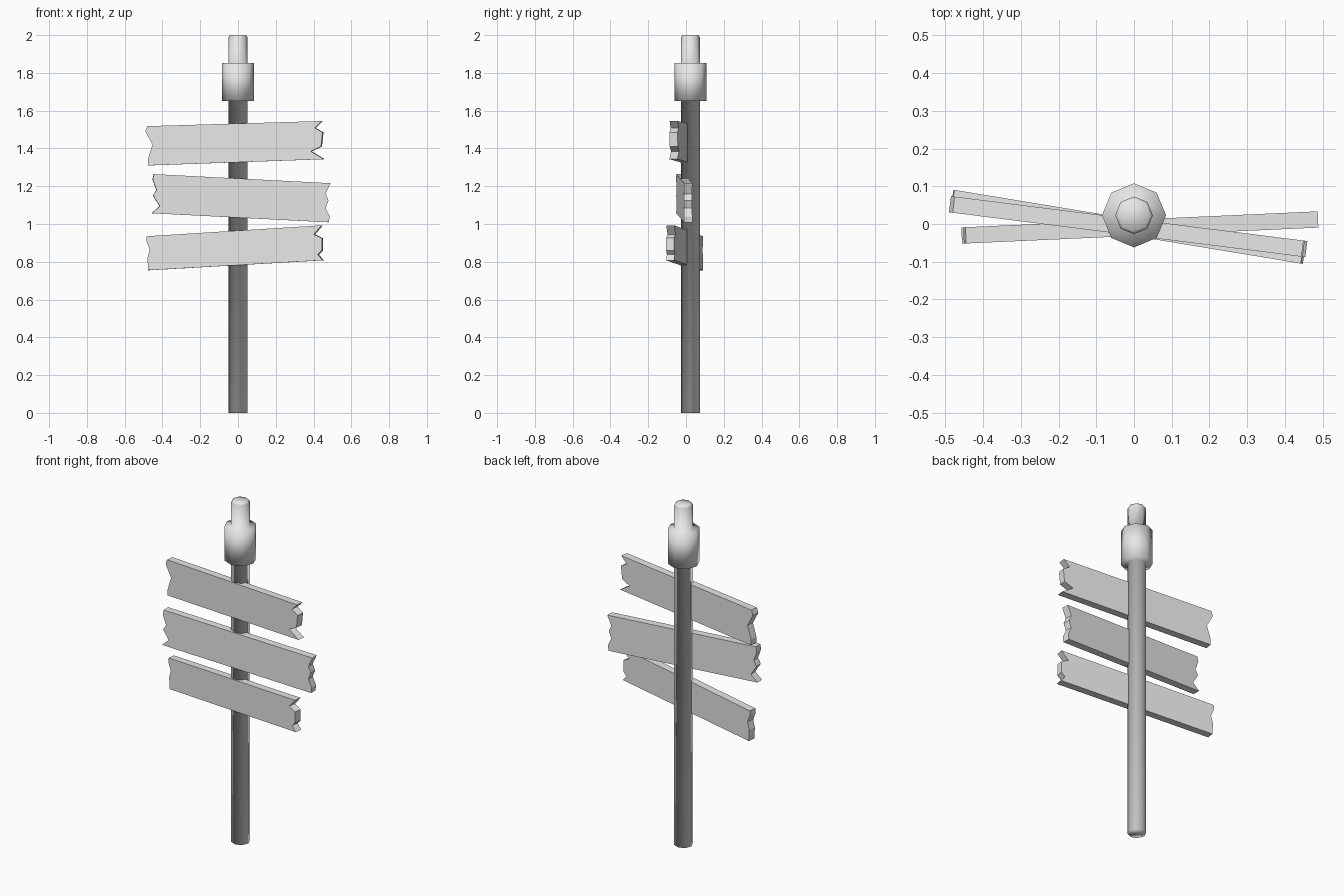
import bpy, bmesh, math

if "Cube" in bpy.data.objects:
    bpy.data.objects.remove(bpy.data.objects["Cube"])

grey = bpy.data.materials.new("light_grey")
grey.diffuse_color = (0.8, 0.8, 0.8, 1)
grey.use_nodes = True
grey.node_tree.nodes["Principled BSDF"].inputs["Base Color"].default_value = grey.diffuse_color


def finish(name, bm, smooth):
    bmesh.ops.recalc_face_normals(bm, faces=bm.faces)
    me = bpy.data.meshes.new(name)
    bm.to_mesh(me)
    bm.free()
    me.materials.append(grey)
    for p in me.polygons:
        p.use_smooth = smooth
    ob = bpy.data.objects.new(name, me)
    bpy.context.collection.objects.link(ob)
    return ob


# Post with a thicker collar: one fully smooth eight-sided lathe
def lathe(name, profile, cy, sides=8):
    bm = bmesh.new()
    rings = []
    for r, z in profile:
        rings.append([bm.verts.new((r * math.cos(2 * math.pi * i / sides),
                                    cy + r * math.sin(2 * math.pi * i / sides), z))
                      for i in range(sides)])
    for a, b in zip(rings, rings[1:]):
        for i in range(sides):
            j = (i + 1) % sides
            bm.faces.new((a[i], a[j], b[j], b[i]))
    bm.faces.new(rings[0][::-1])
    bm.faces.new(rings[-1])
    return finish(name, bm, True)


lathe("post", [(0.05, 0), (0.05, 1.65), (0.085, 1.65), (0.085, 1.853),
               (0.05, 1.853), (0.05, 1.99), (0.042, 2.0)], 0.023)


# Plank: front outline in x, z, placed on a plane turned about the vertical
def plank(name, outline, slope, cy, thick=0.043):
    bm = bmesh.new()
    n = math.hypot(1, slope)
    nx, ny = slope / n, -1 / n          # direction the front face looks
    layers = []
    for s in (0.5, -0.5):
        layers.append([bm.verts.new((x + nx * thick * s, cy + slope * x + ny * thick * s, z))
                       for x, z in outline])
    front, back = layers
    caps = [bm.faces.new(front), bm.faces.new(back[::-1])]
    for i in range(len(outline)):
        j = (i + 1) % len(outline)
        bm.faces.new((front[j], front[i], back[i], back[j]))
    bmesh.ops.recalc_face_normals(bm, faces=bm.faces)
    bmesh.ops.triangulate(bm, faces=caps)   # notched ends are concave
    return finish(name, bm, False)


# Three boards with splintered ends (left end downwards, then right end upwards)
plank("top_board",
      [(-0.478, 1.518), (-0.488, 1.49), (-0.45, 1.42), (-0.474, 1.345), (-0.474, 1.31),
       (0.457, 1.343), (0.388, 1.385), (0.442, 1.41), (0.45, 1.485),
       (0.41, 1.508), (0.447, 1.545)], -0.126, -0.009)
plank("middle_board",
      [(-0.446, 1.264), (-0.452, 1.235), (-0.432, 1.18), (-0.45, 1.15), (-0.415, 1.095),
       (-0.457, 1.057), (0.48, 1.009), (0.484, 1.04), (0.463, 1.085),
       (0.478, 1.125), (0.463, 1.16), (0.488, 1.216)], 0.045, -0.01)
plank("bottom_board",
      [(-0.48, 0.935), (-0.482, 0.91), (-0.464, 0.865), (-0.476, 0.82), (-0.472, 0.755),
       (0.451, 0.808), (0.425, 0.838), (0.447, 0.86), (0.447, 0.925),
       (0.405, 0.945), (0.446, 0.993)], -0.165, -0.01)
